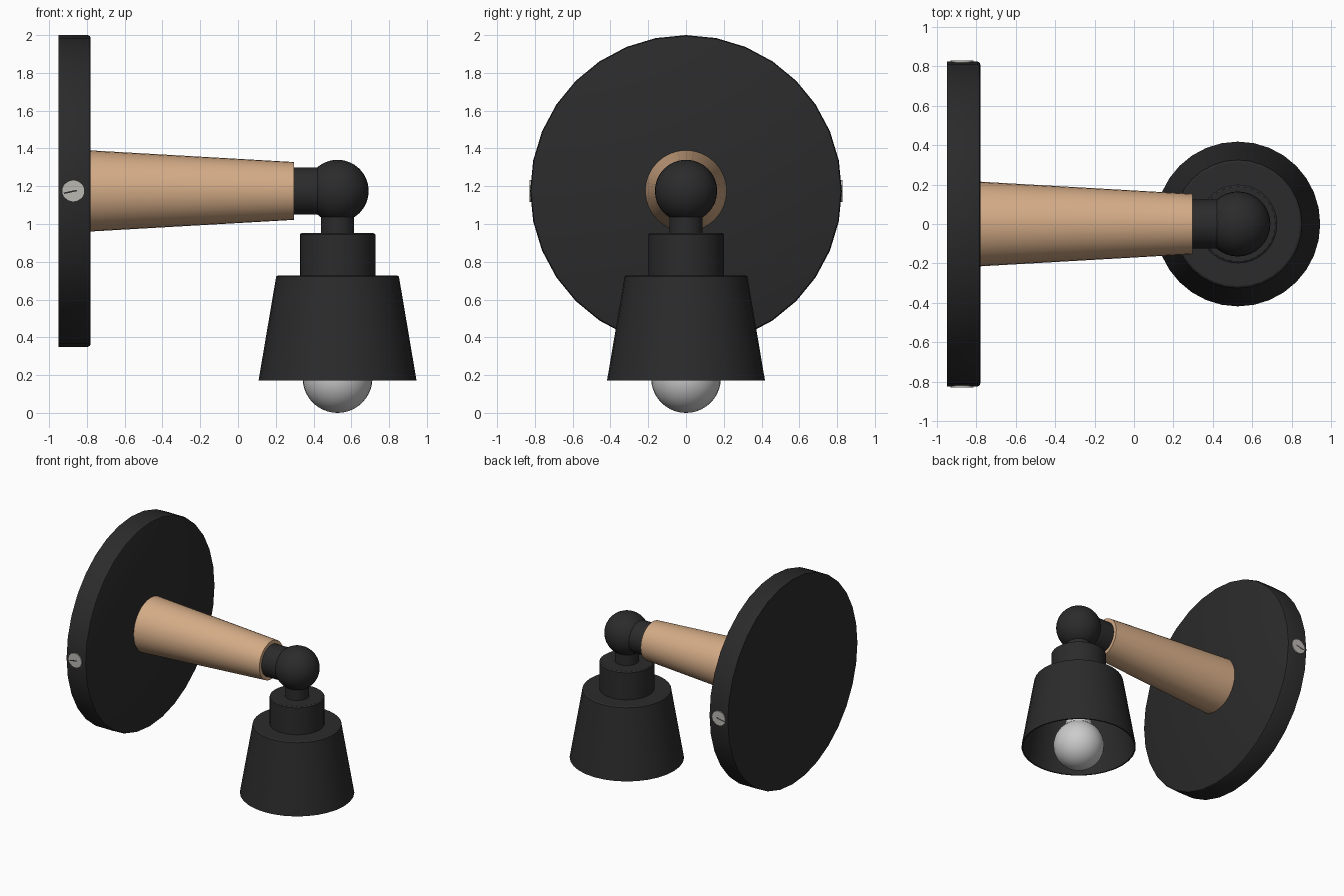
import bpy, bmesh, math
from mathutils import Matrix

if "Cube" in bpy.data.objects:
    bpy.data.objects.remove(bpy.data.objects["Cube"])

AX_Z = 1.175      # height of the arm axis
LAMP_X = 0.527    # centre of the lamp head


def material(name, rgb):
    m = bpy.data.materials.new(name)
    m.diffuse_color = (*rgb, 1)
    m.use_nodes = True
    m.node_tree.nodes["Principled BSDF"].inputs["Base Color"].default_value = m.diffuse_color
    return m


BLACK = material("black_metal", (0.024, 0.024, 0.024))
WOOD = material("wood", (0.66, 0.41, 0.24))
STEEL = material("steel", (0.5, 0.48, 0.45))


def finish(name, bm, mat, smooth=True):
    bmesh.ops.remove_doubles(bm, verts=bm.verts, dist=1e-5)
    bmesh.ops.recalc_face_normals(bm, faces=bm.faces)
    me = bpy.data.meshes.new(name)
    bm.to_mesh(me)
    bm.free()
    ob = bpy.data.objects.new(name, me)
    bpy.context.collection.objects.link(ob)
    if mat:
        me.materials.append(mat)
    if smooth:
        bpy.ops.object.select_all(action='DESELECT')
        ob.select_set(True)
        bpy.context.view_layer.objects.active = ob
        bpy.ops.object.shade_smooth_by_angle(angle=math.radians(30))
    return ob


def lathe(name, profile, mat=None, along_x=False, sides=32):
    """Spin (radius, height) points; along_x turns the axis onto the arm axis."""
    bm = bmesh.new()
    vs = [bm.verts.new((r, 0, h)) for r, h in profile]
    es = [bm.edges.new(p) for p in zip(vs, vs[1:])]
    bmesh.ops.spin(bm, geom=vs + es, cent=(0, 0, 0), axis=(0, 0, 1),
                   angle=2 * math.pi, steps=sides, use_merge=True)
    if along_x:
        mtx = Matrix.Translation((0, 0, AX_Z)) @ Matrix.Rotation(math.pi / 2, 4, 'Y')
    else:
        mtx = Matrix.Translation((LAMP_X, 0, 0))
    bm.transform(mtx)
    return finish(name, bm, mat)


def arc(r, cz, a0, a1, n):
    return [(abs(r * math.cos(math.radians(a0 + (a1 - a0) * i / n))),
             cz + r * math.sin(math.radians(a0 + (a1 - a0) * i / n))) for i in range(n + 1)]


# Wall plate with softened front rim
lathe("wall_plate", [(0, -0.95), (0.825, -0.95), (0.825, -0.795), (0.82, -0.784),
                     (0.81, -0.78), (0, -0.78)], BLACK, True)

# Tapered wooden arm and the metal joint at its end
lathe("wooden_arm", [(0, -0.785), (0.215, -0.785), (0.153, 0.297), (0, 0.297)], WOOD, True)
lathe("arm_joint", [(0, 0.28), (0.125, 0.28), (0.125, 0.43), (0, 0.43)], BLACK, True)

# Ball swivel and its stem
lathe("swivel_ball", arc(0.165, AX_Z, -90, 90, 16), BLACK)
lathe("swivel_stem", [(0, 0.94), (0.088, 0.94), (0.088, 1.06), (0, 1.06)], BLACK)

# Socket cap above the shade
lathe("socket_cap", [(0, 0.71), (0.2, 0.71), (0.2, 0.945), (0.19, 0.952), (0, 0.952)], BLACK)

# Hollow conical shade
lathe("shade", [(0, 0.728), (0.315, 0.728), (0.325, 0.722), (0.418, 0.172),
                (0.408, 0.172), (0.315, 0.715), (0, 0.715)], BLACK)

# Bulb with neck reaching up into the shade
lathe("bulb", arc(0.185, 0.185, -90, 55, 18) + [(0.085, 0.42), (0.08, 0.48), (0.08, 0.54), (0, 0.54)])
lathe("bulb_socket", [(0, 0.52), (0.1, 0.52), (0.1, 0.72), (0, 0.72)], BLACK)

# Slotted screws on both sides of the plate rim
for side, label in ((-1, "front"), (1, "back")):
    base = Matrix.Translation((-0.872, side * 0.822, AX_Z)) @ Matrix.Rotation(math.pi / 2, 4, 'X')
    bm = bmesh.new()
    bmesh.ops.create_cone(bm, cap_ends=True, segments=24, radius1=0.058, radius2=0.058,
                          depth=0.014, matrix=base)
    finish(f"{label}_screw", bm, STEEL)
    bm = bmesh.new()
    slot = (Matrix.Translation((-0.888, side * 0.8285, AX_Z - 0.005))
            @ Matrix.Rotation(math.radians(-12), 4, 'Y') @ Matrix.Diagonal((0.07, 0.002, 0.008, 1)))
    bmesh.ops.create_cube(bm, size=1, matrix=slot)
    finish(f"{label}_screw_slot", bm, BLACK, False)
